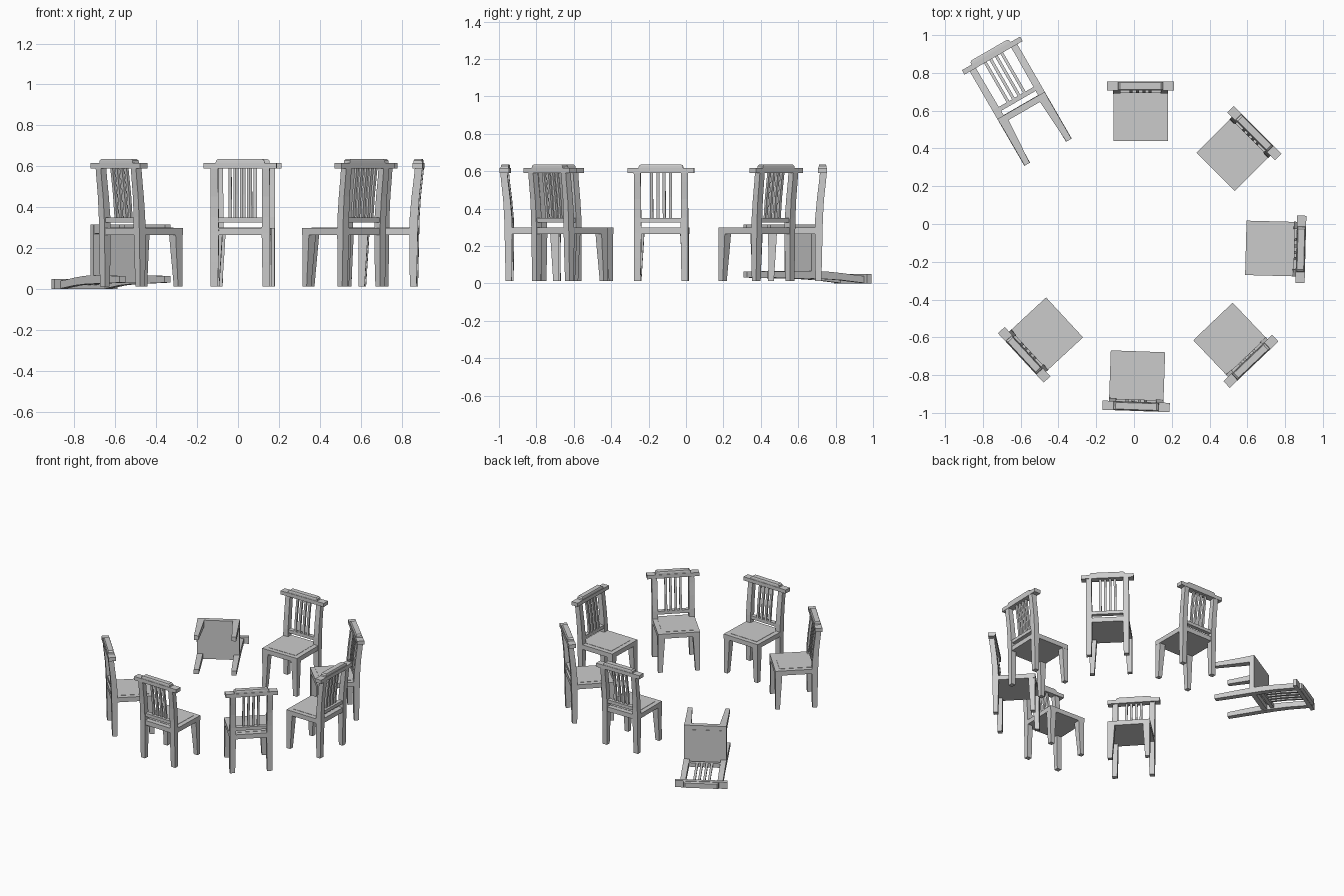
import bpy, bmesh
from math import radians
from mathutils import Matrix, Vector

if "Cube" in bpy.data.objects:
    bpy.data.objects.remove(bpy.data.objects["Cube"])


def loft(bm, sections):
    """Stack of rectangles (x0, x1, y0, y1, z) joined into one closed solid."""
    rings = []
    for x0, x1, y0, y1, z in sections:
        rings.append([bm.verts.new(p) for p in
                      ((x0, y0, z), (x1, y0, z), (x1, y1, z), (x0, y1, z))])
    for a, b in zip(rings, rings[1:]):
        for i in range(4):
            j = (i + 1) % 4
            bm.faces.new((a[i], a[j], b[j], b[i]))
    bm.faces.new(rings[0][::-1])
    bm.faces.new(rings[-1])


def mesh(name, solids):
    bm = bmesh.new()
    for s in solids:
        loft(bm, s)
    bmesh.ops.recalc_face_normals(bm, faces=bm.faces)
    me = bpy.data.meshes.new(name)
    bm.to_mesh(me)
    bm.free()
    return me


def mirrored(s):
    return [s, [(-x1, -x0, y0, y1, z) for x0, x1, y0, y1, z in s]]


def box(x, y0, y1, z0, z1):
    return [(-x, x, y0, y1, z0), (-x, x, y0, y1, z1)]


# One chair: feet at z = 0, back towards +y
back_post = [(.110, .145, .108, .140, 0), (.107, .145, .106, .143, .12),
             (.105, .145, .105, .146, .26), (.106, .145, .107, .148, .34),
             (.107, .145, .116, .154, .44), (.108, .145, .127, .164, .53),
             (.108, .145, .132, .169, .58)]
front_leg = [(.112, .143, -.145, -.114, 0), (.107, .143, -.144, -.109, .08),
             (.101, .143, -.144, -.103, .17), (.096, .143, -.145, -.098, .254)]
slats = [[(c - .008, c + .008, .110, .124, .336),
          (c - .008, c + .008, .120, .134, .45),
          (c - .008, c + .008, .138, .152, .58)] for c in (-.05, -.017, .017, .05)]
crest = [(-.120, .120, .125, .168, .603), (-.118, .118, .126, .167, .616),
         (-.108, .108, .129, .164, .624)]

parts = {
    "back_posts": mesh("back_posts", mirrored(back_post)),
    "front_legs": mesh("front_legs", mirrored(front_leg)),
    "seat": mesh("seat", [box(.144, -.145, .143, .252, .286)]),
    "seat_panel": mesh("seat_panel", [box(.111, -.113, .108, .28, .288)]),
    "lower_back_rail": mesh("lower_back_rail", [box(.109, .110, .140, .314, .338)]),
    "back_slats": mesh("back_slats", slats),
    "top_rail": mesh("top_rail", [box(.178, .122, .171, .577, .604)]),
    "top_rail_crest": mesh("top_rail_crest", [crest]),
}

# Six standing chairs in a ring: x, y, turn
standing = [(.035, .584, 0), (.534, .378, -45), (.737, -.13, -91.5),
            (.518, -.621, -136.4), (.016, -.819, 178), (-.474, -.593, 132.8)]
poses = [Matrix.Translation((x, y, .012)) @ Matrix.Rotation(radians(a), 4, 'Z')
         for x, y, a in standing]

# One chair knocked over onto its back
poses.append(Matrix.Translation((-.455, .380, .171))
             @ Matrix.Rotation(radians(30), 4, 'Z')
             @ Matrix.Rotation(radians(-90), 4, 'X'))

for n, pose in enumerate(poses, 1):
    for name, me in parts.items():
        ob = bpy.data.objects.new(f"chair_{n}_{name}", me)
        bpy.context.collection.objects.link(ob)
        ob.matrix_world = pose
